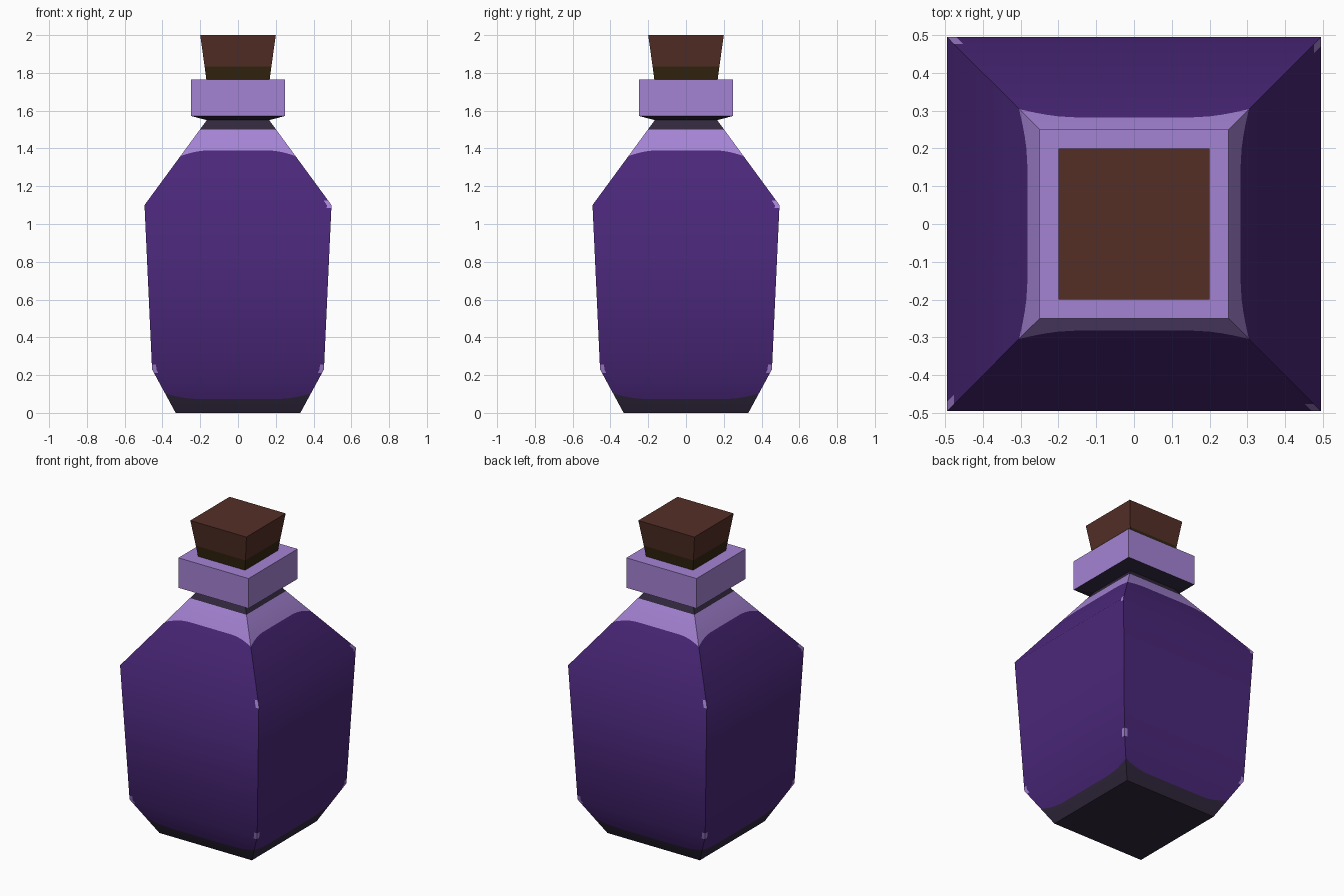
import bpy, bmesh, math
from mathutils import Vector, Matrix

if "Cube" in bpy.data.objects:
    bpy.data.objects.remove(bpy.data.objects["Cube"])


def material(name, rgb):
    # sRGB 0-255 to linear diffuse colour
    lin = [((c / 255 + 0.055) / 1.055) ** 2.4 for c in rgb]
    m = bpy.data.materials.new(name)
    m.diffuse_color = (*lin, 1)
    m.use_nodes = True
    m.node_tree.nodes["Principled BSDF"].inputs["Base Color"].default_value = m.diffuse_color
    return m


PURPLE = material("deep_purple_glass", (74, 39, 121))
LILAC = material("lilac_glass", (165, 131, 212))
DARK = material("dark_glass", (49, 40, 61))
CORK = material("brown_cork", (84, 47, 38))
CORK_DARK = material("dark_cork", (52, 37, 16))


def finish(name, bm, mats):
    me = bpy.data.meshes.new(name)
    bm.to_mesh(me)
    bm.free()
    for m in mats:
        me.materials.append(m)
    ob = bpy.data.objects.new(name, me)
    bpy.context.collection.objects.link(ob)
    return ob


def lerp(table, z):
    for (z0, a), (z1, b) in zip(table, table[1:]):
        if z <= z1:
            return a + (b - a) * (z - z0) / (z1 - z0)
    return table[-1][1]


def square_loft(name, rings, mat_ids, mats):
    # stacked square rings (half width, z), capped at both ends
    bm = bmesh.new()
    loops = [[bm.verts.new((sx * w, sy * w, z))
              for sx, sy in ((-1, -1), (1, -1), (1, 1), (-1, 1))] for w, z in rings]
    for a, b, mi in zip(loops, loops[1:], mat_ids):
        for i in range(4):
            j = (i + 1) % 4
            bm.faces.new((a[i], a[j], b[j], b[i])).material_index = mi
    bm.faces.new(loops[0][::-1]).material_index = mat_ids[0]
    bm.faces.new(loops[-1]).material_index = mat_ids[-1]
    return finish(name, bm, mats)


# Bottle body: four identical panels following one profile
WIDTH = [(0, 0.33), (0.23, 0.455), (1.1, 0.495), (1.55, 0.165)]
TILT = [(0, -28.5), (0.23, -15.5), (1.1, 17), (1.55, 36.3)]
COLS = [-1, -0.95, -0.88, -0.8, -0.7, -0.55, 0.55, 0.7, 0.8, 0.88, 0.95, 1]
# row height, bend of that row towards the corners, colour of the band above it
ROWS = [(0, 0, 2), (0.073, 0.03, 0), (0.21, 0, 0), (0.23, 0, 0), (0.255, 0, 0),
        (1.085, 0, 0), (1.1, 0, 0), (1.125, 0, 0), (1.39, -0.03, 1),
        (1.5, 0, 2), (1.55, 0, 2)]
CHIPS = {(2, 1), (3, 1), (5, 1), (6, 1), (2, -1), (3, -1)}   # worn corners (row, side)

bm = bmesh.new()
for k in range(4):
    rot = Matrix.Rotation(k * math.pi / 2, 3, 'Z')
    grid = []
    for z, bend, _ in ROWS:
        row = []
        for u in COLS:
            zz = z + bend * max(0, (abs(u) - 0.55) / 0.45) ** 2
            w = lerp(WIDTH, zz)
            row.append(bm.verts.new(rot @ Vector((u * w, -w, zz))))
        grid.append(row)
    for r in range(len(ROWS) - 1):
        for c in range(len(COLS) - 1):
            f = bm.faces.new((grid[r][c], grid[r][c + 1], grid[r + 1][c + 1], grid[r + 1][c]))
            f.smooth = True
            f.material_index = ROWS[r][2]
            side = -1 if c == 0 else 1 if c == len(COLS) - 2 else 0
            if (r, side) in CHIPS:
                f.material_index = 1
bmesh.ops.remove_doubles(bm, verts=bm.verts, dist=0.0005)
# Dark underside
rim = [e for e in bm.edges if e.is_boundary and all(v.co.z < 0.001 for v in e.verts)]
base = bmesh.ops.contextual_create(bm, geom=rim)["faces"]
for f in base:
    f.material_index = 2
    f.smooth = True
    f.normal_update()
    if f.normal.z > 0:
        f.normal_flip()
bottle = finish("bottle_body", bm, [PURPLE, LILAC, DARK])

# Soft shading up the profile, crisp at the four corners
me = bottle.data
normals = [None] * len(me.loops)
for p in me.polygons:
    n = p.normal
    if abs(n.x) > abs(n.y):
        out = Vector((math.copysign(1, n.x), 0, 0))
    else:
        out = Vector((0, math.copysign(1, n.y), 0))
    for li in p.loop_indices:
        t = math.radians(lerp(TILT, me.vertices[me.loops[li].vertex_index].co.z))
        if n.z < -0.9:
            normals[li] = (0, 0, -1)
        else:
            normals[li] = tuple(out * math.cos(t) + Vector((0, 0, math.sin(t))))
me.normals_split_custom_set(normals)

# Collar with dark sloping underside
square_loft("neck_collar", [(0.165, 1.55), (0.25, 1.572), (0.25, 1.765)], [1, 0], [LILAC, DARK])

# Tapered cork stopper with dark lower band
square_loft("cork_stopper", [(0.167, 1.76), (0.177, 1.835), (0.2, 2.0)], [1, 0], [CORK, CORK_DARK])
